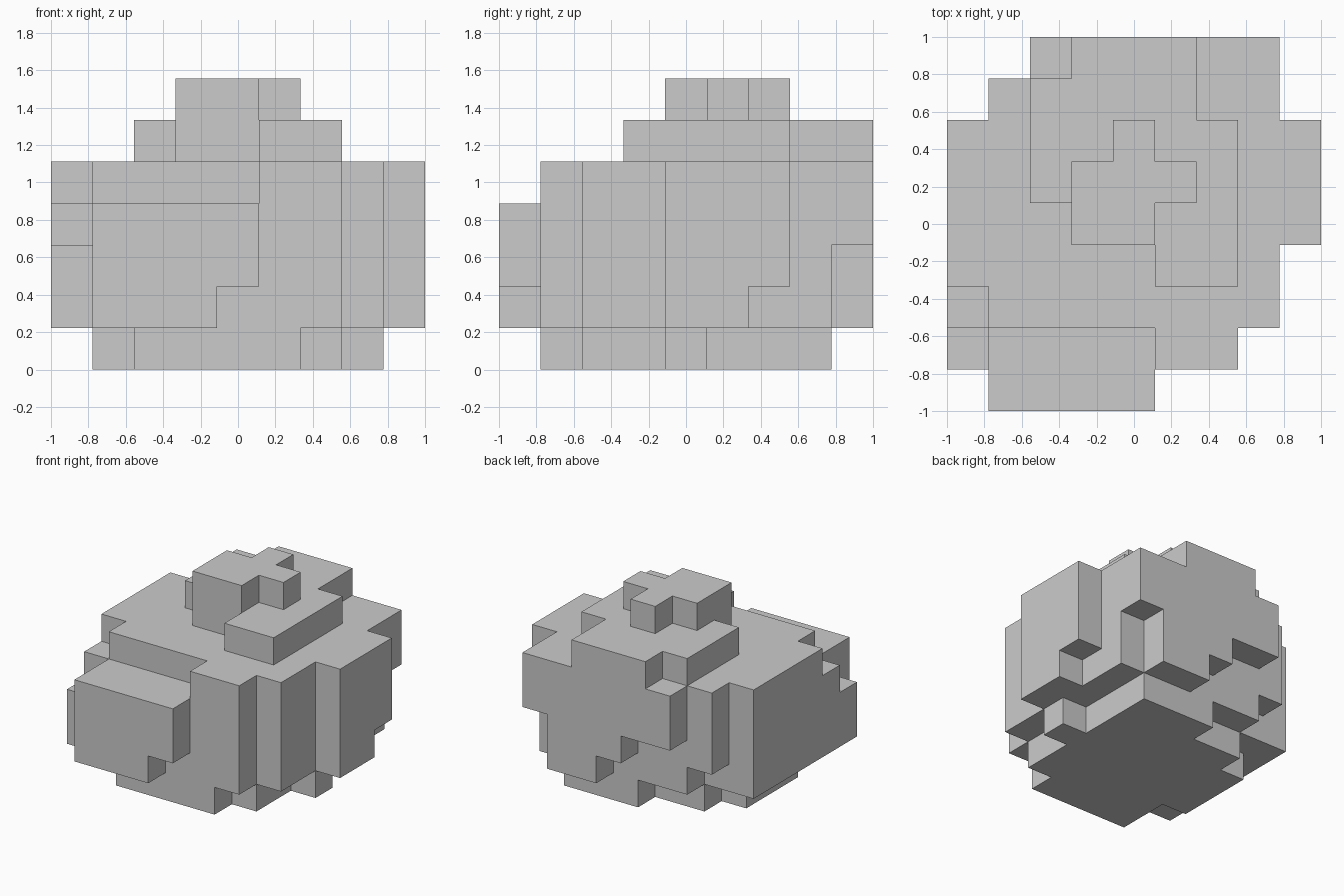
import bpy, bmesh
from mathutils import Vector

if "Cube" in bpy.data.objects:
    bpy.data.objects.remove(bpy.data.objects["Cube"])

U = 2 / 9          # one block; the model is 9 x 9 x 7 blocks
cells = set()


def block(x0, x1, y0, y1, z0, z1):
    return {(x, y, z) for x in range(x0, x1)
            for y in range(y0, y1) for z in range(z0, z1)}


def slab(z0, z1, *rects):
    """Fill rectangles (x0, x1, y0, y1) between two heights."""
    for r in rects:
        cells.update(block(*r, z0, z1))


# Foot, slightly narrower than the body
slab(0, 1, (2, 6, 1, 2), (2, 7, 2, 7), (1, 2, 3, 6), (7, 8, 4, 5), (4, 7, 7, 8))

# Main body with right, back and front steps
slab(1, 5, (0, 8, 2, 7), (8, 9, 4, 7), (1, 8, 7, 8), (5, 7, 1, 2))

# Front bulge and lower left corner
slab(1, 4, (1, 5, 0, 2))
slab(1, 3, (0, 1, 1, 2))

# Back overhang, stepping in toward the bottom
slab(3, 5, (2, 8, 8, 9))
slab(2, 3, (4, 7, 8, 9))
slab(1, 2, (5, 7, 8, 9))

# Chipped corners
for notch in ((8, 9, 6, 7, 1, 2), (1, 2, 7, 8, 1, 2),
              (4, 5, 0, 1, 1, 2), (0, 1, 2, 3, 4, 5)):
    cells -= block(*notch)

# Upper tier and crown
slab(5, 6, (5, 7, 3, 4), (3, 7, 4, 5), (2, 7, 5, 7), (2, 6, 7, 8), (3, 6, 8, 9))
slab(6, 7, (3, 5, 4, 5), (3, 6, 5, 6), (4, 5, 6, 7))

# Skin: only the exposed block sides become faces
bm = bmesh.new()
corners = {}


def corner(p):
    key = tuple(round(c) for c in p)
    if key not in corners:
        corners[key] = bm.verts.new(((key[0] - 4.5) * U, (key[1] - 4.5) * U, key[2] * U))
    return corners[key]


for c in sorted(cells):
    for axis in range(3):
        a, b = Vector((0, 0, 0)), Vector((0, 0, 0))
        a[(axis + 1) % 3] = 1
        b[(axis + 2) % 3] = 1
        for side in (0, 1):
            n = list(c)
            n[axis] += 2 * side - 1
            if tuple(n) in cells:
                continue
            o = Vector(c)
            o[axis] += side
            ring = [o, o + a, o + a + b, o + b]
            if not side:
                ring.reverse()
            bm.faces.new([corner(p) for p in ring])

mesh = bpy.data.meshes.new("block_boulder")
bm.to_mesh(mesh)
bm.free()
bpy.context.collection.objects.link(bpy.data.objects.new("block_boulder", mesh))
